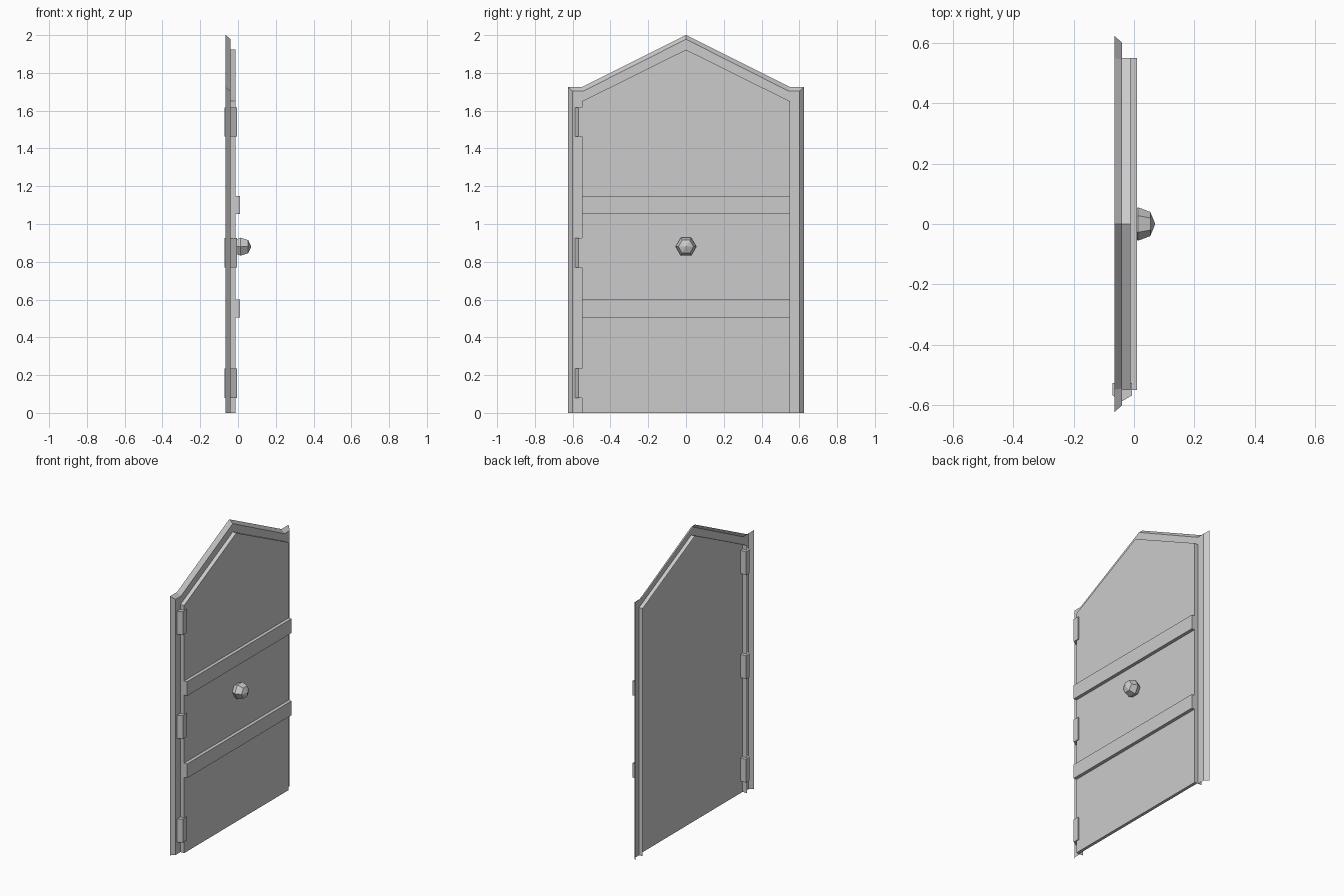
import bpy, math

if "Cube" in bpy.data.objects:
    bpy.data.objects.remove(bpy.data.objects["Cube"])


def make(name, verts, faces):
    mesh = bpy.data.meshes.new(name)
    mesh.from_pydata(verts, [], faces)
    mesh.update()
    obj = bpy.data.objects.new(name, mesh)
    bpy.context.collection.objects.link(obj)
    return obj


def loft(name, loops, closed=True, caps=True):
    """Join point loops of equal length with quads."""
    n = len(loops[0])
    faces = []
    for k in range(len(loops) - 1):
        for i in range(n if closed else n - 1):
            j = (i + 1) % n
            faces.append((k*n + i, k*n + j, (k+1)*n + j, (k+1)*n + i))
    if caps:
        faces.append(tuple(reversed(range(n))))
        faces.append(tuple(range((len(loops) - 1)*n, len(loops)*n)))
    return make(name, [p for loop in loops for p in loop], faces)


def gable(x, side, eave, shoulder, apex):
    """Pointed door outline in the plane at x, from foot to foot."""
    half = [(side, 0), (side, eave), (shoulder, eave)]
    pts = half + [(0, apex)] + [(-y, z) for y, z in reversed(half)]
    return [(x, y, z) for y, z in pts]


# Door panel with pointed top
outline = [(0.55, 0), (0.55, 1.65), (0, 1.923), (-0.55, 1.65), (-0.55, 0)]
loft("door_panel", [[(x, y, z) for y, z in outline] for x in (-0.032, -0.012)])

# Thin frame: back-sloping lip, flat face, then a wall behind the panel edge
loft("door_frame", [
    gable(-0.065, 0.625, 1.725, 0.55, 2.0),
    gable(-0.039, 0.60, 1.703, 0.545, 1.978),
    gable(-0.039, 0.55, 1.65, 0.549, 1.923),
    gable(-0.065, 0.55, 1.65, 0.549, 1.923),
], closed=False, caps=False)
# Strip of the frame wall reaching forward to the panel
loft("frame_rebate", [gable(x, 0.55, 1.65, 0.549, 1.923) for x in (-0.039, -0.03)],
     closed=False, caps=False)

# Cross planks
for i, (z0, z1) in enumerate([(0.505, 0.60), (1.053, 1.148)]):
    rect = [(-0.55, z0), (0.55, z0), (0.55, z1), (-0.55, z1)]
    loft(f"cross_plank_{i+1}", [[(x, y, z) for y, z in rect] for x in (-0.02, 0.01)])

# Hinges: prisms with a pointed outer side
section = [(-0.072, -0.528), (-0.072, -0.568), (-0.04, -0.588),
           (-0.006, -0.568), (-0.006, -0.528)]
for i, z0 in enumerate((0.08, 0.77, 1.463)):
    loft(f"hinge_{i+1}", [[(x, y, z) for x, y in section] for z in (z0, z0 + 0.155)])

# Faceted six-sided knob
rings = [(-0.015, 0.042), (0.014, 0.055), (0.054, 0.04), (0.07, 0.001)]
loft("door_knob", [[(x, r*math.cos(a*math.pi/3), 0.88 + r*math.sin(a*math.pi/3))
                    for a in range(6)] for x, r in rings])
